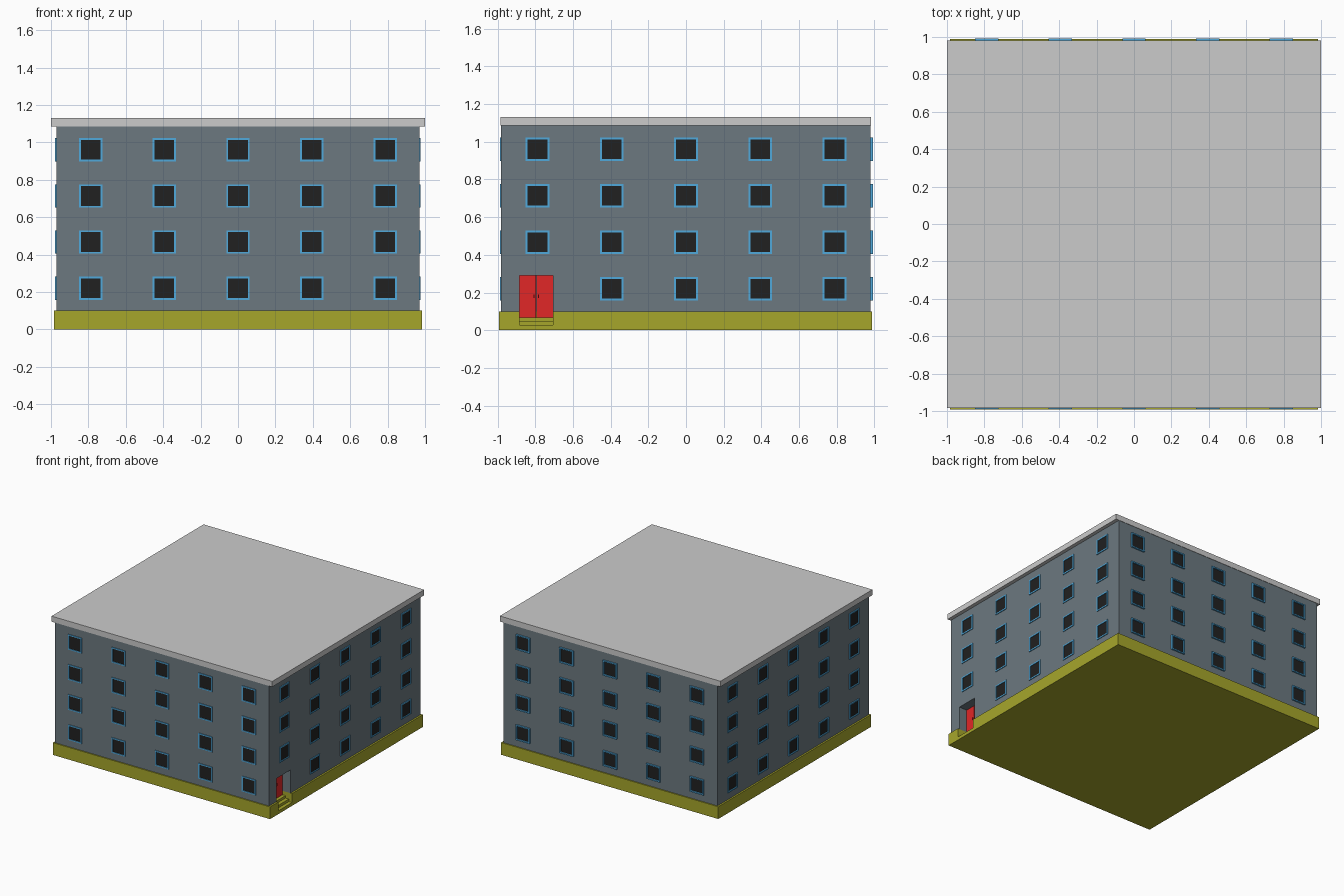
import bpy, bmesh
from mathutils import Vector

if "Cube" in bpy.data.objects:
    bpy.data.objects.remove(bpy.data.objects["Cube"])


def material(name, rgb):
    m = bpy.data.materials.new(name)
    m.diffuse_color = (*rgb, 1)
    m.use_nodes = True
    m.node_tree.nodes["Principled BSDF"].inputs["Base Color"].default_value = m.diffuse_color
    return m


SLATE = material("slate_wall", (0.15, 0.19, 0.215))
OLIVE = material("olive_base", (0.38, 0.38, 0.024))
BLUE = material("blue_frame", (0.08, 0.40, 0.72))
DARK = material("dark_glass", (0.015, 0.015, 0.015))
RED = material("red_door", (0.75, 0.02, 0.02))


def add_box(bm, a, b):
    """Box between two opposite corners."""
    a, b = Vector(a), Vector(b)
    vs = bmesh.ops.create_cube(bm, size=1)["verts"]
    for v in vs:
        v.co = Vector([(a[i] + b[i]) / 2 + v.co[i] * abs(b[i] - a[i]) for i in range(3)])


def finish(name, bm, mat=None):
    bmesh.ops.recalc_face_normals(bm, faces=bm.faces)
    me = bpy.data.meshes.new(name)
    bm.to_mesh(me)
    bm.free()
    ob = bpy.data.objects.new(name, me)
    bpy.context.collection.objects.link(ob)
    if mat:
        me.materials.append(mat)
    return ob


def boxes(name, mat, *pairs):
    bm = bmesh.new()
    for a, b in pairs:
        add_box(bm, a, b)
    return finish(name, bm, mat)


# Main volumes
XW, YF, YB = 0.970, -0.982, 0.979
walls = boxes("walls", SLATE, ((-XW, YF, 0.1), (XW, YB, 1.09)))
base = boxes("base", OLIVE, ((-0.984, -0.991, 0), (0.984, 0.988, 0.1)))
boxes("roof", None, ((-1, -0.985, 1.085), (1, 0.982, 1.13)))

# Entrance recess: stepped profile in x-z, cut out of walls and base
D0, D1, DX = -0.884, -0.706, 0.89
profile = [(DX, 0.29), (DX, 0.068), (0.925, 0.068), (0.925, 0.048),
           (0.955, 0.048), (0.955, 0.027), (1.05, 0.027), (1.05, 0.29)]
bm = bmesh.new()
face = bm.faces.new([bm.verts.new((x, D0, z)) for x, z in profile])
ext = bmesh.ops.extrude_face_region(bm, geom=[face])["geom"]
bmesh.ops.translate(bm, vec=(0, D1 - D0, 0),
                    verts=[g for g in ext if isinstance(g, bmesh.types.BMVert)])
cutter = finish("entrance_cutter", bm)
cutter.hide_render = True
for ob in (walls, base):
    mod = ob.modifiers.new("entrance", "BOOLEAN")
    mod.operation = "DIFFERENCE"
    mod.solver = "EXACT"
    mod.object = cutter
    bpy.context.view_layer.objects.active = ob
    bpy.ops.object.modifier_apply(modifier=mod.name)
bpy.data.objects.remove(cutter)

# Double door with handles
mid = (D0 + D1) / 2
boxes("door_leaves", RED,
      ((DX - 0.005, D0, 0.068), (DX + 0.008, mid - 0.001, 0.29)),
      ((DX - 0.005, mid + 0.001, 0.068), (DX + 0.008, D1, 0.29)))
boxes("door_handles", RED, *[
    ((DX + 0.008, mid + s * 0.012 - 0.003, 0.172), (DX + 0.016, mid + s * 0.012 + 0.003, 0.19))
    for s in (-1, 1)])

# Windows: each facade maps (along, outward, z) to world space
HALF, BAR = 0.0625, 0.010
COLS = [-0.788, -0.394, 0, 0.394, 0.788]
ROWS = [0.22, 0.467, 0.713, 0.96]
FACADES = {
    "front": (lambda u, d, z: (u, YF - d, z), 0.006),
    "back": (lambda u, d, z: (u, YB + d, z), 0.013),
    "right": (lambda u, d, z: (XW + d, u, z), 0.006),
    "left": (lambda u, d, z: (-XW - d, u, z), 0.009),
}
for side, (at, out) in FACADES.items():
    frames, glass = bmesh.new(), bmesh.new()
    for ci, u in enumerate(COLS):
        for ri, z in enumerate(ROWS):
            if side == "right" and ci == 0 and ri == 0:
                continue  # entrance takes this bay
            h, i = HALF, HALF - BAR
            for u0, u1, z0, z1 in ((-h, h, i, h), (-h, h, -h, -i),
                                   (-h, -i, -i, i), (i, h, -i, i)):
                add_box(frames, at(u + u0, -0.005, z + z0), at(u + u1, out, z + z1))
            add_box(glass, at(u - i, -0.003, z - i), at(u + i, 0.001, z + i))
    finish(side + "_window_frames", frames, BLUE)
    finish(side + "_window_glass", glass, DARK)
